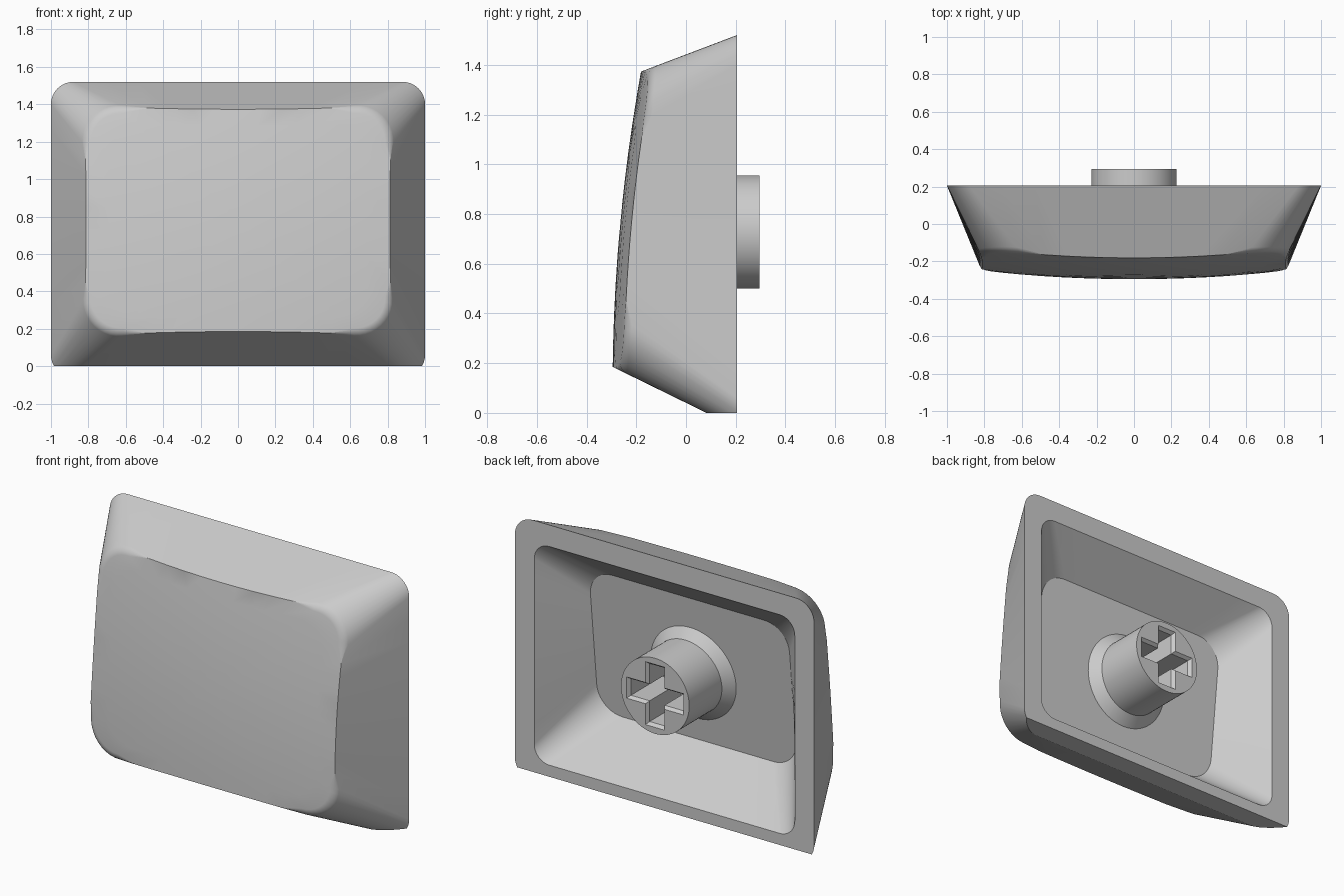
import bpy, bmesh, math
from mathutils import Vector

cube = bpy.data.objects.get("Cube")
if cube:
    bpy.data.objects.remove(cube)

BACK = 0.205          # plane of the open back
STEM_Z = 0.728        # height of the stem axis

grey = bpy.data.materials.new("light_grey")
grey.use_nodes = True
grey.diffuse_color = (0.6, 0.6, 0.6, 1)
grey.node_tree.nodes["Principled BSDF"].inputs["Base Color"].default_value = (0.6, 0.6, 0.6, 1)


def face_y(x, z):
    """Bulged front surface, leaning back towards the top."""
    u = (z - 0.19) / 1.19
    return -0.295 + 0.115 * u - 0.1 * u * (1 - u) + 0.045 * (x / 0.81) ** 2


def floor_y(x, z):
    """Tilted flat floor of the cavity."""
    return -0.115 + 0.105 * (z - 0.31)


def rounded_rect(half, low, high, r, depth, segs=10, side=10):
    """Rounded rectangle in x and z, with y given by a function."""
    pts = []
    corners = [(half - r, low + r, -90), (half - r, high - r, 0),
               (r - half, high - r, 90), (r - half, low + r, 180)]
    for i, (cx, cz, start) in enumerate(corners):
        for k in range(segs + 1):
            a = math.radians(start + 90 * k / segs)
            pts.append((cx + r * math.cos(a), cz + r * math.sin(a)))
        nx, nz, na = corners[(i + 1) % 4]
        a = math.radians(na)
        end = (nx + r * math.cos(a), nz + r * math.sin(a))
        last = pts[-1]
        for k in range(1, side):
            t = k / side
            pts.append((last[0] + (end[0] - last[0]) * t, last[1] + (end[1] - last[1]) * t))
    return [Vector((x, depth(x, z), z)) for x, z in pts]


def add_ring(bm, pts):
    return [bm.verts.new(p) for p in pts]


def bridge(bm, a, b):
    for i in range(len(a)):
        j = (i + 1) % len(a)
        bm.faces.new((a[i], a[j], b[j], b[i]))


def finish(bm, name):
    bmesh.ops.recalc_face_normals(bm, faces=bm.faces[:])
    mesh = bpy.data.meshes.new(name)
    bm.to_mesh(mesh)
    bm.free()
    mesh.materials.append(grey)
    obj = bpy.data.objects.new(name, mesh)
    bpy.context.collection.objects.link(obj)
    bpy.ops.object.select_all(action='DESELECT')
    obj.select_set(True)
    bpy.context.view_layer.objects.active = obj
    bpy.ops.object.shade_smooth_by_angle(angle=math.radians(20))
    return obj


# Cap shell: tapered outside, bulged face, hollow back
def flat_back(x, z):
    return BACK


back_pts = rounded_rect(1.0, -0.06, 1.52, 0.12, flat_back)
guide_pts = rounded_rect(0.822, 0.163, 1.389, 0.2, lambda x, z: -0.25 + 0.09 * (z - 0.163))
rim_pts = []
for b, g in zip(back_pts, guide_pts):
    t = 1.0
    for _ in range(12):
        p = b.lerp(g, t)
        t *= (face_y(p.x, p.z) - BACK) / (p.y - BACK)
    rim_pts.append(b.lerp(g, t))

bm = bmesh.new()
back = add_ring(bm, back_pts)
rim = add_ring(bm, rim_pts)
bridge(bm, back, rim)

# Front face in concentric rings
mid_z = 0.776
previous = rim
for s in (0.85, 0.65, 0.45, 0.25, 0.1):
    ring = []
    for p in rim_pts:
        x, z = p.x * s, mid_z + (p.z - mid_z) * s
        ring.append(bm.verts.new((x, face_y(x, z), z)))
    bridge(bm, previous, ring)
    previous = ring
bm.faces.new(previous)

# Cavity
mouth = add_ring(bm, rounded_rect(0.87, 0.07, 1.39, 0.1, flat_back))
floor = add_ring(bm, rounded_rect(0.665, 0.31, 1.2, 0.16, floor_y))
bridge(bm, back, mouth)
bridge(bm, mouth, floor)
bm.faces.new(floor)

# Soft rim around the front face
rim_edges = [bm.edges.get((rim[i], rim[i - 1])) for i in range(len(rim))]
bmesh.ops.bevel(bm, geom=rim_edges, offset=0.03, segments=5, profile=0.5,
                affect='EDGES', clamp_overlap=False)

# Flat underside
cut = bmesh.ops.bisect_plane(bm, geom=bm.verts[:] + bm.edges[:] + bm.faces[:],
                             plane_co=(0, 0, 0), plane_no=(0, 0, -1), clear_outer=True)
bmesh.ops.edgeloop_fill(bm, edges=[e for e in cut["geom_cut"]
                                   if isinstance(e, bmesh.types.BMEdge)])
finish(bm, "cap_shell")


# Stem with a flared foot and a cross-shaped socket
def circle(r, depth, n=64):
    pts = []
    for k in range(n):
        a = math.tau * k / n
        x, z = r * math.cos(a), STEM_Z + r * math.sin(a)
        pts.append(Vector((x, depth(x, z), z)))
    return pts


def cross(arm, width, y):
    pts = []
    for k in range(4):
        c, s = round(math.cos(k * math.pi / 2)), round(math.sin(k * math.pi / 2))
        for x, z in ((arm, -width), (arm, width), (width, width)):
            pts.append(Vector((x * c - z * s, y, STEM_Z + x * s + z * c)))
    return pts


TIP = 0.295
bm = bmesh.new()
foot = add_ring(bm, circle(0.29, lambda x, z: floor_y(x, z) - 0.005))
neck = add_ring(bm, circle(0.228, lambda x, z: floor_y(x, z) + 0.055))
tip = add_ring(bm, circle(0.228, lambda x, z: TIP))
bridge(bm, foot, neck)
bridge(bm, neck, tip)
bm.faces.new(foot)
mouth = add_ring(bm, cross(0.19, 0.064, TIP))
throat = add_ring(bm, cross(0.175, 0.05, TIP - 0.02))
bottom = add_ring(bm, cross(0.175, 0.05, TIP - 0.32))
bridge(bm, mouth, throat)
bridge(bm, throat, bottom)
bm.faces.new(bottom)
bmesh.ops.triangle_fill(bm, use_beauty=True, normal=(0, 1, 0),
                        edges=[e for e in bm.edges if len(e.link_faces) == 1])
finish(bm, "stem")
